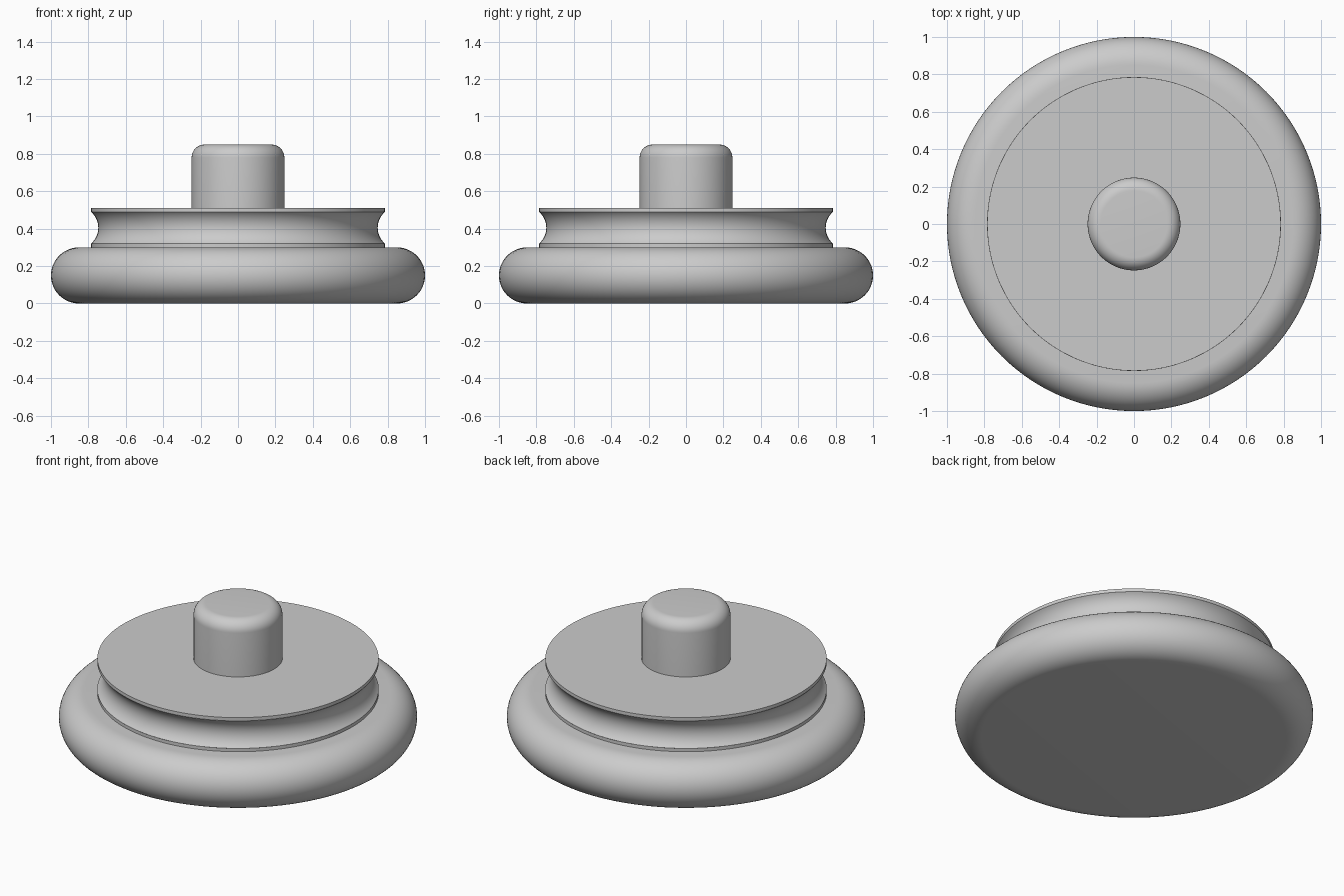
import bpy, math

cube = bpy.data.objects.get("Cube")
if cube:
    bpy.data.objects.remove(cube)

grey = bpy.data.materials.new("light_grey")
grey.use_nodes = True
COLOUR = (0.6, 0.6, 0.6, 1)
grey.diffuse_color = COLOUR
grey.node_tree.nodes["Principled BSDF"].inputs["Base Color"].default_value = COLOUR


def arc(cx, cz, r, start, end, steps):
    """Points on a circular arc, angles in degrees."""
    angles = [math.radians(start + (end - start) * i / steps) for i in range(steps + 1)]
    return [(cx + r * math.cos(a), cz + r * math.sin(a)) for a in angles]


def lathe(name, profile, sides=128):
    """Spin an (r, z) profile about the z axis and cap both ends."""
    verts, faces = [], []
    for r, z in profile:
        for i in range(sides):
            a = 2 * math.pi * i / sides
            verts.append((r * math.cos(a), r * math.sin(a), z))
    for row in range(len(profile) - 1):
        for i in range(sides):
            j = (i + 1) % sides
            a, b = row * sides, (row + 1) * sides
            faces.append((a + i, a + j, b + j, b + i))
    faces.append(tuple(reversed(range(sides))))
    faces.append(tuple(range(len(verts) - sides, len(verts))))
    mesh = bpy.data.meshes.new(name)
    mesh.from_pydata(verts, [], faces)
    mesh.materials.append(grey)
    obj = bpy.data.objects.new(name, mesh)
    bpy.context.collection.objects.link(obj)
    bpy.ops.object.select_all(action='DESELECT')
    obj.select_set(True)
    bpy.context.view_layer.objects.active = obj
    bpy.ops.object.shade_smooth_by_angle(angle=math.radians(30))
    return obj


# Wide base with a fully rounded rim
lathe("base", arc(0.85, 0.15, 0.15, -90, 90, 24))

# Disc with a concave groove between two thin lips
groove = arc(0.859, 0.405, 0.112, 229, 131, 16)
lathe("grooved_disc", [(0.785, 0.298), (0.785, 0.32)] + groove + [(0.785, 0.49), (0.785, 0.51)])

# Central post with a rounded top edge
lathe("post", [(0.248, 0.505)] + arc(0.178, 0.78, 0.07, 0, 90, 12), 96)
